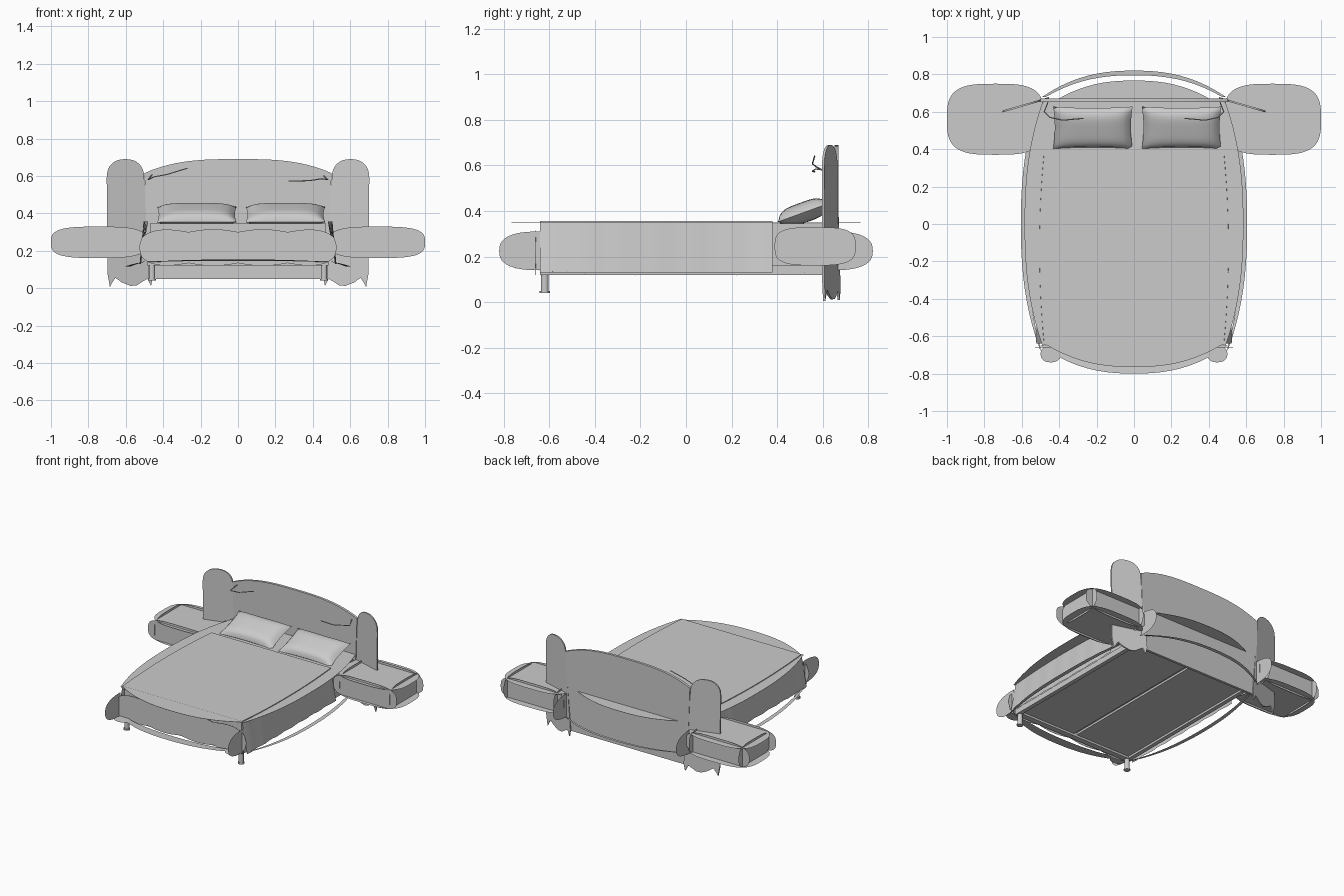
import bpy, bmesh, math
from mathutils import Matrix, Vector

if "Cube" in bpy.data.objects:
    bpy.data.objects.remove(bpy.data.objects["Cube"], do_unlink=True)

grey = bpy.data.materials.new("soft grey")
grey.use_nodes = True
COLOR = (0.6, 0.6, 0.6, 1)
grey.diffuse_color = COLOR
grey.node_tree.nodes["Principled BSDF"].inputs["Base Color"].default_value = COLOR


def finish(name, bm, smooth=False):
    """Turn a bmesh into a named object."""
    bmesh.ops.recalc_face_normals(bm, faces=bm.faces)
    mesh = bpy.data.meshes.new(name)
    bm.to_mesh(mesh)
    bm.free()
    mesh.materials.append(grey)
    ob = bpy.data.objects.new(name, mesh)
    bpy.context.collection.objects.link(ob)
    if smooth:
        bpy.ops.object.select_all(action='DESELECT')
        ob.select_set(True)
        bpy.context.view_layer.objects.active = ob
        bpy.ops.object.shade_smooth_by_angle(angle=math.radians(40))
    return ob


def box(name, lo, hi):
    bm = bmesh.new()
    lo, hi = Vector(lo), Vector(hi)
    bmesh.ops.create_cube(bm, size=1, matrix=Matrix.Translation((lo + hi) / 2) @ Matrix.Diagonal((*(hi - lo), 1)))
    return finish(name, bm)


def plate(name, pts, offset=None):
    """Panel with the given outline, thickened along offset if there is one."""
    bm = bmesh.new()
    face = bm.faces.new([bm.verts.new(p) for p in pts])
    if offset:
        ext = bmesh.ops.extrude_face_region(bm, geom=[face])
        moved = [v for v in ext["geom"] if isinstance(v, bmesh.types.BMVert)]
        bmesh.ops.translate(bm, verts=moved, vec=offset)
    bmesh.ops.triangulate(bm, faces=[f for f in bm.faces if len(f.verts) > 4])
    return finish(name, bm)


def rounded(a, b, ha, hb, n=3.3, steps=48):
    """Soft-cornered outline centred on (a, b)."""
    out = []
    for i in range(steps):
        t = 2 * math.pi * i / steps
        c, s = math.cos(t), math.sin(t)
        out.append((a + ha * math.copysign(abs(c) ** (2 / n), c),
                    b + hb * math.copysign(abs(s) ** (2 / n), s)))
    return out


def bow(half, base, bulge, steps=20):
    """Shallow arc swelling away from a base line."""
    return [(half * u, base + bulge * (1 - abs(u) ** 2.4))
            for u in (2 * i / steps - 1 for i in range(steps + 1))]


def strip(name, outer, inner, place):
    """Crescent between two arcs that sags toward the middle of the bed."""
    bm = bmesh.new()
    rails = []
    for arc in (outer, inner):
        spots = [place(a, b) for a, b in arc]
        rails.append([bm.verts.new((x, y, 0.115 + 0.06 * y * y)) for x, y in spots])
    o, i = rails
    for k in range(len(o) - 1):
        bm.faces.new((o[k], o[k + 1], i[k + 1], i[k]))
    return finish(name, bm)


# Mattress, base frame and underside boards
box("mattress", (-0.47, -0.63, 0.15), (0.47, 0.65, 0.345))
for s, side in ((-1, "right"), (1, "left")):
    box(side + "_base_rail", (s * 0.455, -0.64, 0.12), (s * 0.485, 0.65, 0.16))
    box(side + "_base_board", (s * 0.012, -0.6, 0.135), (s * 0.455, 0.62, 0.15))
box("foot_base_rail", (-0.48, -0.64, 0.12), (0.48, -0.6, 0.16))
box("head_base_rail", (-0.48, 0.62, 0.12), (0.48, 0.65, 0.16))

# Thin sheet under the blanket, bowed outward on all four edges
foot = [(x, -y) for x, y in bow(0.47, 0.645, 0.12)]
left = [(x, y) for y, x in bow(0.65, 0.49, 0.095)]
head = [(-x, y) for x, y in bow(0.42, 0.66, 0.107)]
right = [(-x, -y) for x, y in left]
plate("bed_sheet", [(x, y, 0.35) for x, y in foot + left + head + right], (0, 0, 0.0015))

# Blanket draped over the mattress
bm = bmesh.new()
rows = []
for i in range(25):
    t = 2 * i / 24 - 1
    y = -0.13 + 0.51 * t
    top = 0.48 + 0.025 * (1 - t * t)
    low = 0.522 + 0.004 * math.sin(i * 1.7)
    section = [(-low, 0.13), (-top, 0.357), (top, 0.357), (low, 0.13)]
    rows.append([bm.verts.new((x, y, z)) for x, z in section])
for a, b in zip(rows, rows[1:]):
    for k in range(3):
        bm.faces.new((a[k], a[k + 1], b[k + 1], b[k]))
finish("blanket", bm, True)

# Scalloped foot panel
edge = []
for i in range(81):
    u = 2 * i / 80 - 1
    edge.append((0.53 * u, 0.083 * (1 - u ** 10) ** 0.4 + 0.015 * abs(math.sin(2 * math.pi * u))))
outline = [(x, 0.217 + h) for x, h in edge] + [(x, 0.217 - h) for x, h in reversed(edge[1:-1])]
plate("foot_panel", [(x, -0.66, z) for x, z in outline], (0, 0.0015, 0))

# Bowed low strips at the foot and head
strip("foot_low_strip", bow(0.5, 0.65, 0.15), bow(0.44, 0.65, 0.07), lambda a, b: (a, -b))
strip("head_low_strip", bow(0.49, 0.68, 0.14), bow(0.47, 0.68, 0.115), lambda a, b: (a, b))

for s, side in ((-1, "right"), (1, "left")):
    # Bowed low strip along the side and its rounded foot corner
    strip(side + "_low_strip", bow(0.68, 0.5, 0.105), bow(0.66, 0.5, 0.075), lambda a, b: (s * b, a))
    plate(side + "_foot_knob", [(s * x, y, 0.145) for x, y in rounded(0.445, -0.695, 0.055, 0.045, 2.2, 20)])

    # Rounded flaps at the foot and head corners
    for d, end in ((-1, "foot"), (1, "head")):
        half = [(a, z) for a, z in rounded(0, 0.225, 0.18, 0.085, 2.6) if a > -0.01]
        half.sort(key=lambda p: math.atan2(p[1] - 0.225, p[0]))
        plate(side + "_" + end + "_flap", [(s * 0.495, d * (0.64 + a), z) for a, z in half])

    # Round front leg with a flared foot
    bm = bmesh.new()
    for r, z, h in ((0.017, 0.09, 0.1), (0.022, 0.045, 0.01)):
        bmesh.ops.create_cone(bm, cap_ends=True, segments=16, radius1=r, radius2=r, depth=h,
                              matrix=Matrix.Translation((s * 0.46, -0.62, z)))
    finish(side + "_front_leg", bm, True)

    # Headboard wing, angled forward with a curled lower edge
    wing = [(0.455, 0.06), (0.465, 0.01), (0.485, 0.05), (0.51, 0.035), (0.54, 0.015), (0.575, 0.012),
            (0.62, 0.03), (0.655, 0.055), (0.675, 0.025), (0.685, 0.005), (0.698, 0.08)]
    wing += [p for p in rounded(0.602, 0.59, 0.1, 0.1, 2.3, 32) if p[1] >= 0.59]
    plate(side + "_wing", [(s * x, 0.68 - 0.29 * (x - 0.45), z) for x, z in wing], (0, -0.01, 0))

    # Bedside cabinet made of six soft-cornered panels
    for z, part in ((0.175, "bottom"), (0.312, "top")):
        plate(side + "_cabinet_" + part,
              [(s * x, y, z) for x, y in rounded(0.74, 0.56, 0.26, 0.19)])
    for y, part in ((0.395, "front"), (0.7, "back")):
        plate(side + "_cabinet_" + part,
              [(s * x, y, z) for x, z in rounded(0.745, 0.245, 0.255, 0.084)])
    for x, part in ((0.545, "inner"), (0.945, "outer")):
        plate(side + "_cabinet_" + part,
              [(s * x, y, z) for y, z in rounded(0.567, 0.245, 0.178, 0.084)])

    # Puffed pillow leaning on the headboard
    bm = bmesh.new()
    for face in (-1, 1):
        made = bmesh.ops.create_grid(bm, x_segments=18, y_segments=18, size=1)["verts"]
        for v in made:
            u, w = v.co.x, v.co.y
            puff = max(0, (1 - u ** 4) * (1 - w ** 4)) ** 0.6
            v.co = (0.212 * u * (1 - 0.04 * (1 - w * w)), 0.12 * w * (1 - 0.07 * (1 - u * u)),
                    face * 0.045 * puff)
    bmesh.ops.remove_doubles(bm, verts=bm.verts, dist=0.0005)
    bmesh.ops.transform(bm, verts=bm.verts, matrix=Matrix.Translation((s * 0.237 + 0.017, 0.515, 0.393))
                        @ Matrix.Rotation(math.radians(20), 4, 'X'))
    finish(side + "_pillow", bm, True)

    # Bent reading lamp arm
    curve = bpy.data.curves.new(side + "_reading_lamp", 'CURVE')
    curve.dimensions = '3D'
    curve.bevel_depth = 0.003
    curve.bevel_resolution = 1
    path = [(0.46, 0.65, 0.6), (0.48, 0.6, 0.58), (0.45, 0.57, 0.585), (0.38, 0.555, 0.575), (0.27, 0.565, 0.572)]
    spline = curve.splines.new('POLY')
    spline.points.add(len(path) - 1)
    for p, (x, y, z) in zip(spline.points, path):
        lift = (0.48 - x) * 0.33 if s < 0 else 0
        p.co = (s * x, y, z + lift, 1)
    curve.materials.append(grey)
    bpy.context.collection.objects.link(bpy.data.objects.new(side + "_reading_lamp", curve))

# Headboard with a gently arched top
arch = [(x, z) for x, z in ((0.5 * u, 0.69 - 0.075 * abs(u) ** 3)
                            for u in (k / 12 - 1 for k in range(25)))]
plate("headboard", [(x, 0.652, z) for x, z in [(-0.48, 0.05)] + arch + [(0.48, 0.05)]], (0, 0.018, 0))
